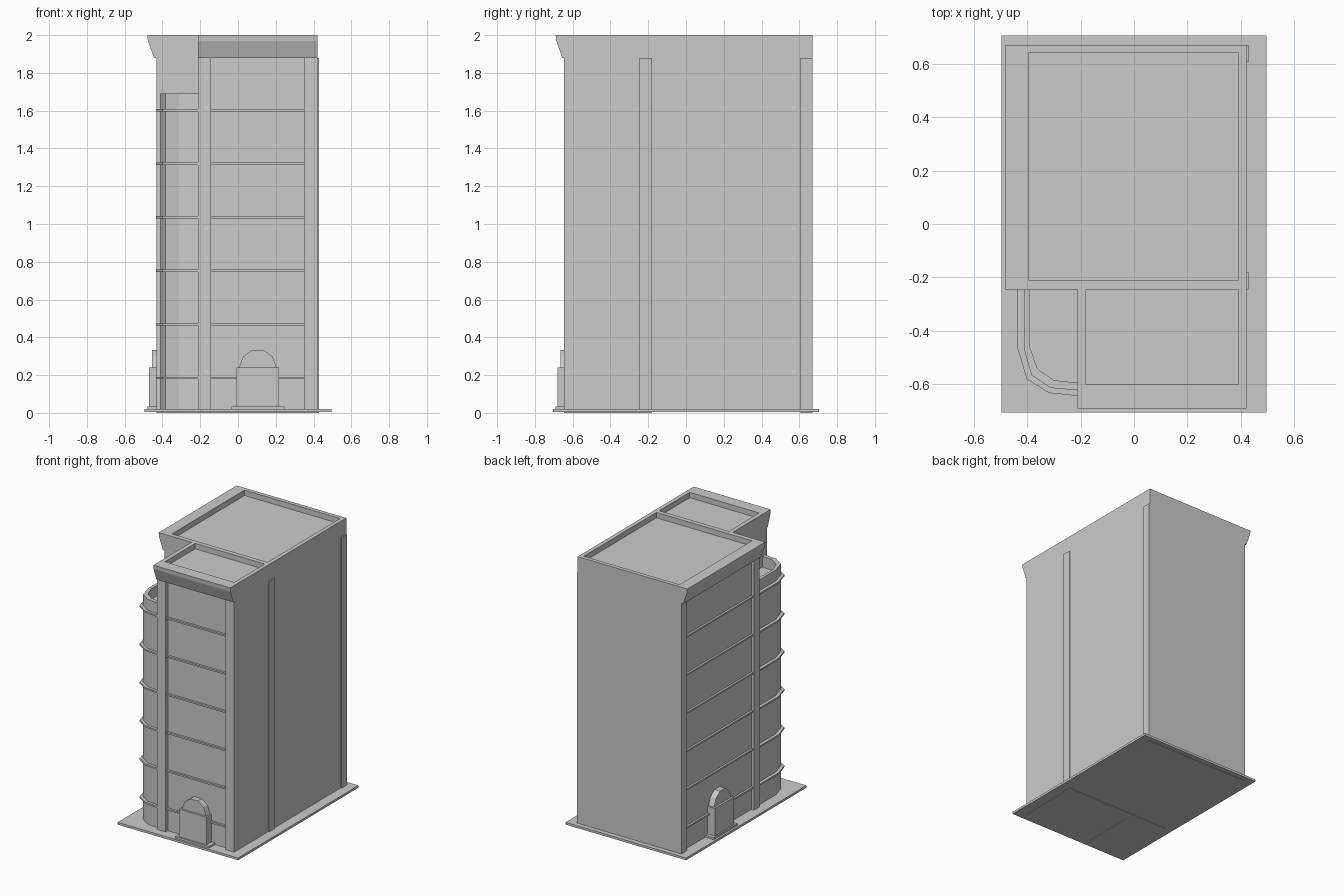
import bpy, bmesh, math
from mathutils import Matrix

if "Cube" in bpy.data.objects:
    bpy.data.objects.remove(bpy.data.objects["Cube"])

BANDS = [0.185 + 0.2835 * i for i in range(6)]


def prism(name, pts, axis, lo, hi):
    """Extrude a 2D profile along axis: x takes (y,z), y takes (x,z), z takes (x,y)."""
    i = 'xyz'.index(axis)
    bm = bmesh.new()
    verts = []
    for p in pts:
        co = list(p)
        co.insert(i, lo)
        verts.append(bm.verts.new(co))
    face = bm.faces.new(verts)
    ext = bmesh.ops.extrude_face_region(bm, geom=[face])
    shift = [0, 0, 0]
    shift[i] = hi - lo
    moved = [g for g in ext['geom'] if isinstance(g, bmesh.types.BMVert)]
    bmesh.ops.translate(bm, vec=shift, verts=moved)
    bmesh.ops.recalc_face_normals(bm, faces=bm.faces)
    mesh = bpy.data.meshes.new(name)
    bm.to_mesh(mesh)
    bm.free()
    obj = bpy.data.objects.new(name, mesh)
    bpy.context.collection.objects.link(obj)
    return obj


def box(name, x0, x1, y0, y1, z0, z1):
    return prism(name, [(x0, y0), (x1, y0), (x1, y1), (x0, y1)], 'z', z0, z1)


def recess(target, x0, x1, y0, y1):
    """Sink a flat roof panel into the top of a block."""
    cutter = box(target.name + "_roof_cutter", x0, x1, y0, y1, 1.96, 2.1)
    cutter.hide_render = True
    cutter.hide_viewport = True
    cutter.display_type = 'WIRE'
    mod = target.modifiers.new("roof_recess", 'BOOLEAN')
    mod.operation = 'DIFFERENCE'
    mod.solver = 'EXACT'
    mod.object = cutter


def entrance(name, x, y, angle):
    """Door block with faceted arch and doorstep, modelled facing -y."""
    arch = [(-0.1, 0.2), (-0.1, 0.24), (-0.078, 0.298), (-0.03, 0.333),
            (0.03, 0.333), (0.078, 0.298), (0.1, 0.24), (0.1, 0.2)]
    parts = [box(name + "_door", -0.113, 0.113, -0.035, 0.04, 0.02, 0.24),
             prism(name + "_arch", arch, 'y', -0.02, 0.04),
             box(name + "_step", -0.14, 0.14, -0.045, 0.04, 0.015, 0.035)]
    for p in parts:
        p.matrix_world = Matrix.Translation((x, y, 0)) @ Matrix.Rotation(angle, 4, 'Z')


# ground plate
box("base_plate", -0.495, 0.495, -0.705, 0.705, 0.004, 0.021)

# rear block with overhanging cornice on the left
rear = prism("rear_block", [(0.42, 0.015), (-0.41, 0.015), (-0.41, 1.88), (-0.445, 1.88),
                            (-0.477, 1.97), (-0.48, 2), (0.42, 2)], 'y', -0.245, 0.67)
recess(rear, -0.395, 0.39, -0.21, 0.64)

# front wing with overhanging cornice on the front
wing = prism("front_wing", [(-0.245, 0.015), (-0.62, 0.015), (-0.62, 1.88), (-0.655, 1.88),
                            (-0.687, 1.97), (-0.69, 2), (-0.245, 2)], 'x', -0.212, 0.42)
recess(wing, -0.18, 0.39, -0.6, -0.2451)

# pier walls that run right through the building
for i, y in enumerate((-0.245, 0.605)):
    box(f"rear_pier_{i}", -0.432, 0.428, y, y + 0.065, 0, 1.88)
for i, x in enumerate((-0.212, 0.35)):
    box(f"wing_pier_{i}", x, x + 0.07, -0.645, -0.245, 0, 1.88)

# rounded corner tower with parapet
wall = [(-0.412, -0.245), (-0.412, -0.465), (-0.383, -0.566), (-0.312, -0.613), (-0.212, -0.622)]
inner = [(-0.39, -0.245), (-0.39, -0.46), (-0.36, -0.543), (-0.3, -0.584), (-0.212, -0.594)]
outer = [(-0.435, -0.245), (-0.435, -0.467), (-0.401, -0.58), (-0.318, -0.632), (-0.212, -0.643)]
prism("corner_tower", wall + [(-0.212, -0.245)], 'z', 0.015, 1.61)
prism("corner_parapet", wall + inner[::-1], 'z', 1.6, 1.69)

# floor bands on all three fronts
for i, z in enumerate(BANDS):
    lo, hi = z - 0.006, z + 0.006
    prism(f"corner_band_{i}", outer + inner[::-1], 'z', lo, hi)
    box(f"front_band_{i}", -0.142, 0.35, -0.635, -0.6, lo, hi)
    box(f"left_band_{i}", -0.425, -0.39, -0.18, 0.605, lo, hi)

# entrances
entrance("front_entrance", 0.105, -0.645, 0)
entrance("left_entrance", -0.435, 0.22, -math.pi / 2)
